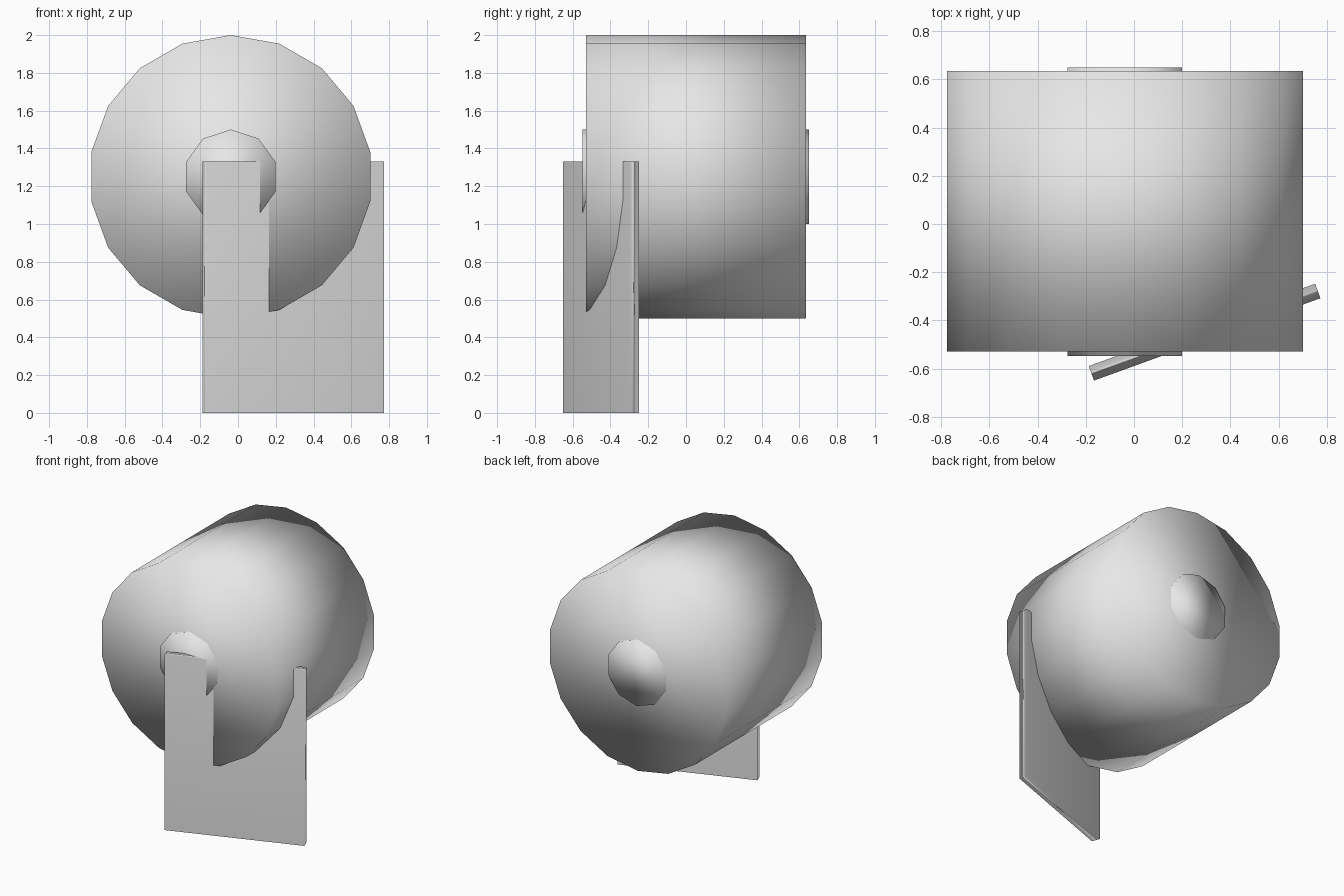
import bpy
import math

if "Cube" in bpy.data.objects:
    bpy.data.objects.remove(bpy.data.objects["Cube"])

# Single grey finish
grey = bpy.data.materials.new("light grey")
grey.diffuse_color = (0.8, 0.8, 0.8, 1.0)
grey.use_nodes = True
grey.node_tree.nodes["Principled BSDF"].inputs["Base Color"].default_value = grey.diffuse_color


def finish(name):
    ob = bpy.context.object
    ob.name = name
    ob.data.materials.append(grey)
    # soft shading across every edge
    for p in ob.data.polygons:
        p.use_smooth = True
    return ob


def roller(name, sides, radius, y0, y1):
    """Cylinder lying along y with one vertex pointing up."""
    bpy.ops.mesh.primitive_cylinder_add(
        vertices=sides, radius=radius, depth=y1 - y0,
        location=(-0.038, (y0 + y1) / 2, 1.25),
        rotation=(math.radians(-90), 0, 0))
    ob = finish(name)
    # put a vertex at the top
    bpy.context.view_layer.update()
    top = max((ob.matrix_world @ v.co).z for v in ob.data.vertices)
    if top < 1.25 + radius - 0.001:
        ob.rotation_euler[0] = math.radians(90)
    return ob


# Drum and the axle that pokes out at both ends
roller("drum", 18, 0.75, -0.53, 0.635)
roller("axle", 10, 0.25, -0.547, 0.65)

# Upright support plate, turned about the vertical
bpy.ops.mesh.primitive_cube_add(size=1, location=(0.293, -0.449, 0.666),
                                rotation=(0, 0, math.radians(20)))
plate = finish("support_plate")
plate.scale = (1.0, 0.064, 1.332)
